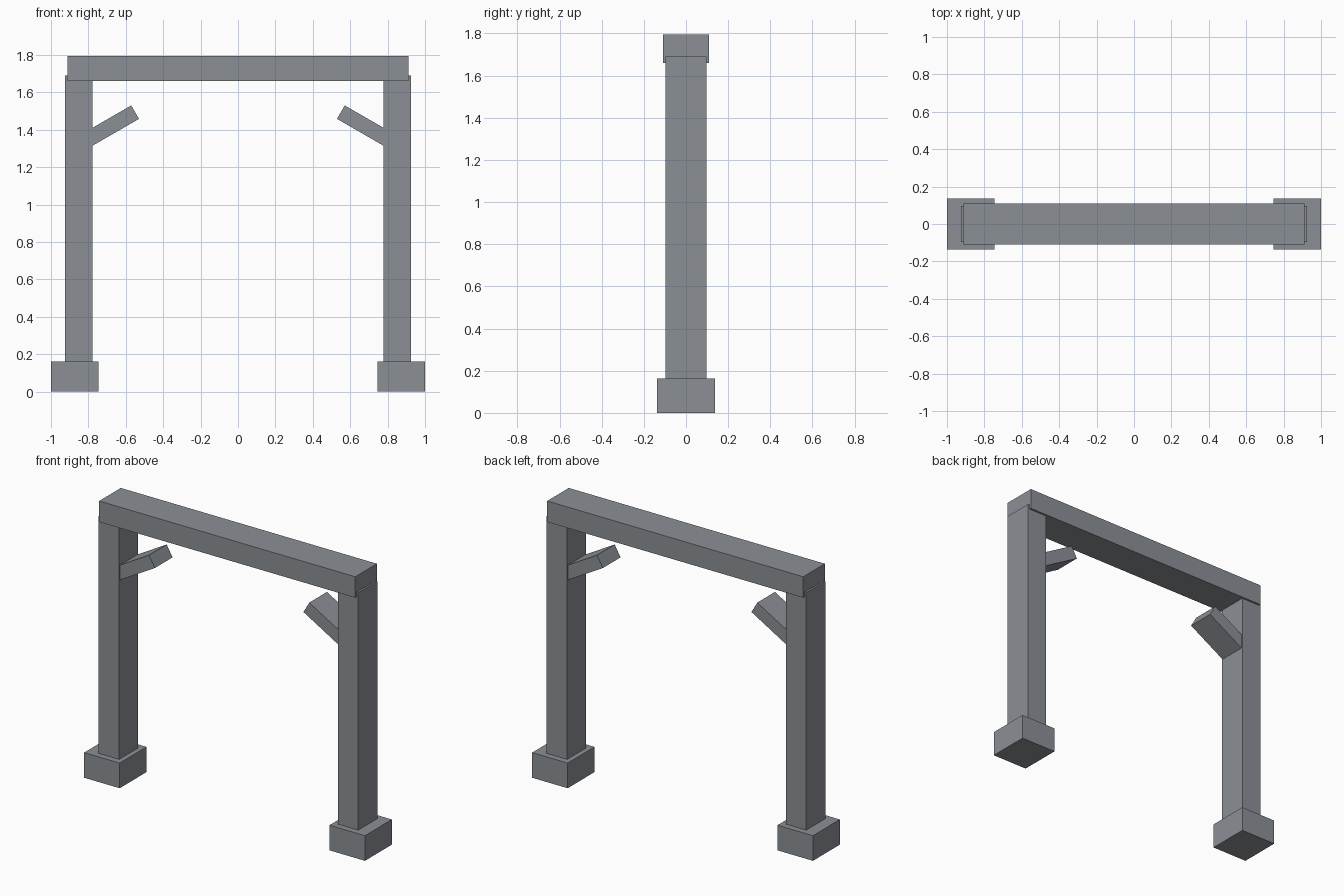
import bpy
import math
from mathutils import Matrix, Vector

if "Cube" in bpy.data.objects:
    bpy.data.objects.remove(bpy.data.objects["Cube"])

steel = bpy.data.materials.new("steel_grey")
steel.diffuse_color = (0.26, 0.28, 0.305, 1.0)
steel.use_nodes = True
steel.node_tree.nodes["Principled BSDF"].inputs["Base Color"].default_value = steel.diffuse_color


def box(name, size, centre, tilt=0.0):
    """Box of full size, tilted about the y axis."""
    bpy.ops.mesh.primitive_cube_add(size=1)
    ob = bpy.context.object
    ob.name = name
    ob.data.transform(Matrix.Diagonal((*size, 1.0)))
    ob.location = centre
    ob.rotation_euler = (0, tilt, 0)
    ob.data.materials.append(steel)
    return ob


# Top beam
box("top_beam", (1.824, 0.22, 0.135), (0, 0, 1.7275))

ANGLE = math.radians(30)
BRACE_LENGTH = 0.36
BRACE_TIP = Vector((0.55, 0, 1.494))  # centre of the inner end face

for side, s in (("left", -1), ("right", 1)):
    # Footing block and post
    box(f"{side}_footing", (0.253, 0.273, 0.162), (s * 0.8735, 0, 0.081))
    box(f"{side}_post", (0.145, 0.194, 1.53), (s * 0.8515, 0, 0.925))
    # Diagonal stub brace, rising inward from inside the post
    half = BRACE_LENGTH / 2
    centre = (s * (BRACE_TIP.x + half * math.cos(ANGLE)), 0,
              BRACE_TIP.z - half * math.sin(ANGLE))
    box(f"{side}_brace", (BRACE_LENGTH, 0.18, 0.083), centre, s * ANGLE)
